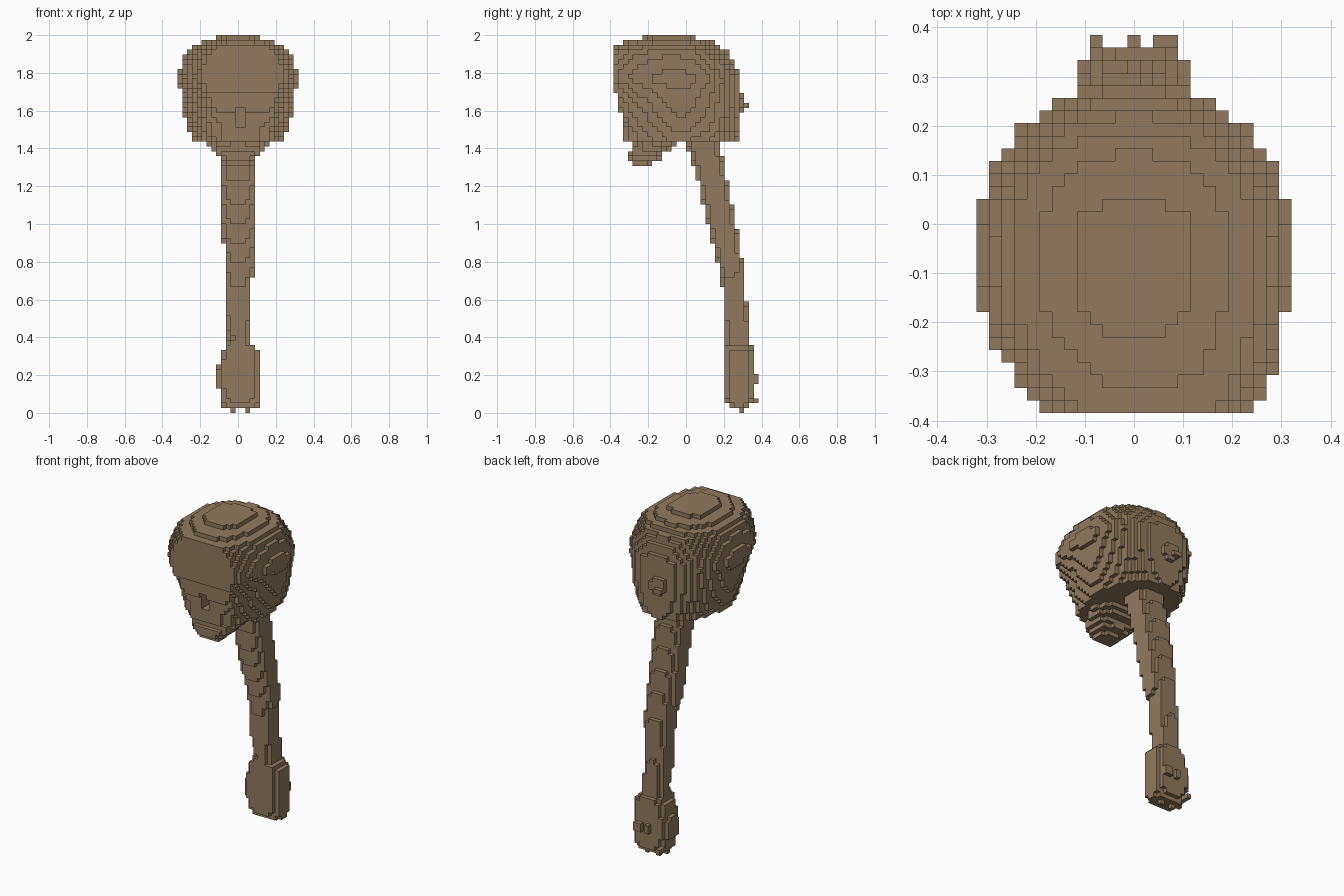
import bpy, bmesh, math
from mathutils import Vector

cube = bpy.data.objects.get("Cube")
if cube:
    bpy.data.objects.remove(cube, do_unlink=True)

V = 2 / 78  # block size

bone = bpy.data.materials.new("weathered_brown")
bone.use_nodes = True
COLOR = (0.28, 0.195, 0.112, 1)
bone.diffuse_color = COLOR
bone.node_tree.nodes["Principled BSDF"].inputs["Base Color"].default_value = COLOR


def centre(c):
    return c[0] * V, (c[1] + 0.5) * V, (c[2] + 0.5) * V


def clamp(t):
    return max(0, min(1, t))


def sample(rows, z):
    """Interpolate a profile whose first column is the height."""
    if z <= rows[0][0]:
        return rows[0][1:]
    for a, b in zip(rows, rows[1:]):
        if z <= b[0]:
            t = (z - a[0]) / (b[0] - a[0])
            return [p + (q - p) * t for p, q in zip(a[1:], b[1:])]
    return rows[-1][1:]


def fill(k0, k1, inside):
    return {(i, j, k) for k in range(k0, k1) for j in range(-15, 15)
            for i in range(-12, 13) if inside(*centre((i, j, k)))}


def tube(rows, power):
    """Rounded-box section; rows hold z, x min, x max, y min, y max."""
    def inside(x, y, z):
        x0, x1, y0, y1 = sample(rows, z)
        u = abs(2 * x - x0 - x1) / (x1 - x0)
        w = abs(2 * y - y0 - y1) / (y1 - y0)
        return u ** power + w ** power <= 1
    return inside


# skull profile: z, half width, front reach, back reach, flat face plane
SKULL = [(1.44, 0.235, -0.38, 0.272, -0.335), (1.50, 0.262, -0.39, 0.285, -0.335),
         (1.57, 0.283, -0.41, 0.288, -0.335), (1.60, 0.288, -0.42, 0.288, -0.36),
         (1.67, 0.297, -0.44, 0.288, -0.36), (1.70, 0.305, -0.46, 0.288, -0.39),
         (1.77, 0.323, -0.47, 0.288, -0.39), (1.85, 0.300, -0.47, 0.262, -0.39),
         (1.92, 0.268, -0.44, 0.215, -0.39), (1.94, 0.245, -0.41, 0.185, -0.39),
         (1.962, 0.198, -0.335, 0.145, -0.39), (1.988, 0.125, -0.24, 0.055, -0.39)]


def in_skull(x, y, z):
    hx, front, back, plane = sample(SKULL, z)
    mid = -0.06
    reach = back - mid if y > mid else mid - front
    # cheeks narrow towards the lower front, and the face leans to one side
    hx *= 1 - 0.75 * max(0, -0.05 - y) * clamp((1.78 - z) / 0.2)
    x -= 0.028 * clamp((-0.2 - y) / 0.17)
    # the flat face tapers to a V, with the cheeks falling back beside it
    low = clamp((1.76 - z) / 0.26)
    plane += 0.3 * low ** 0.5 * max(0, abs(x) - (0.21 - 0.16 * low))
    return y > plane and (abs(x) / hx) ** 2.15 + (abs(y - mid) / reach) ** 2.15 <= 1


skull = fill(56, 78, in_skull)
# nose opening
skull -= fill(59, 63, lambda x, y, z: -0.02 < x < 0.04 and y < -0.26)
# small knob at the back of the head
skull |= {(i, 11, k) for i in (-2, -1, 0, 1) for k in (62, 63, 64, 65)
          if (i, k) not in ((-2, 62), (1, 65), (1, 62))}
skull |= {(-2, 12, 63), (-1, 12, 63)}

JAW = [(1.32, -0.065, 0.065, -0.285, -0.19), (1.346, -0.095, 0.095, -0.315, -0.14),
       (1.38, -0.12, 0.12, -0.315, -0.11), (1.40, -0.14, 0.14, -0.29, -0.075),
       (1.423, -0.155, 0.155, -0.27, -0.045)]
jaw = fill(51, 56, tube(JAW, 2.6))

STALK = [(0.36, -0.065, 0.075, 0.215, 0.335), (0.41, -0.052, 0.07, 0.215, 0.335),
         (0.48, -0.066, 0.067, 0.205, 0.335),
         (0.65, -0.066, 0.066, 0.195, 0.31), (0.80, -0.066, 0.09, 0.165, 0.30),
         (0.95, -0.085, 0.09, 0.125, 0.275), (1.20, -0.092, 0.092, 0.07, 0.225),
         (1.44, -0.092, 0.092, -0.005, 0.178)]
stalk = fill(14, 56, tube(STALK, 2.7))

FOOT = [(0.013, -0.05, 0.07, 0.255, 0.32), (0.04, -0.08, 0.11, 0.23, 0.345),
        (0.09, -0.095, 0.118, 0.20, 0.36), (0.18, -0.118, 0.118, 0.198, 0.365),
        (0.30, -0.095, 0.118, 0.198, 0.362), (0.36, -0.07, 0.095, 0.20, 0.358)]
foot = fill(1, 14, tube(FOOT, 2.7))
# ragged lower tip and knobs
foot |= {(-1, 11, 0), (2, 11, 0), (-1, 11, 1), (2, 11, 1)}
foot |= {(i, j, k) for i in (0, 2, 3) for j in (13, 14) for k in (6, 7)}
foot |= {(-3, j, 2) for j in (12, 13, 14)}
foot |= {(-4, j, k) for j in (11, 12) for k in (5, 6, 7)}

parts = {"skull": skull, "jaw": jaw, "neck_stalk": stalk, "foot": foot}
solid = set().union(*parts.values())


def build(name, cells):
    """Skin the blocks of one part, leaving out hidden faces."""
    bm = bmesh.new()
    verts = {}

    def corner(p):
        key = tuple(round(q * 2 / V) for q in p)
        if key not in verts:
            verts[key] = bm.verts.new(p)
        return verts[key]

    for c in sorted(cells):
        mid = Vector(centre(c))
        for axis in range(3):
            for sign in (-1, 1):
                step = [0, 0, 0]
                step[axis] = sign
                if tuple(a + b for a, b in zip(c, step)) in solid:
                    continue
                n = Vector(step) * V / 2
                a = Vector([V / 2 if q == (axis + 1) % 3 else 0 for q in range(3)])
                b = Vector([V / 2 if q == (axis + 2) % 3 else 0 for q in range(3)]) * sign
                bm.faces.new([corner(mid + n + s * a + t * b)
                              for s, t in ((-1, -1), (1, -1), (1, 1), (-1, 1))])
    # merge flat areas into larger faces
    bmesh.ops.dissolve_limit(bm, angle_limit=math.radians(1),
                             verts=bm.verts[:], edges=bm.edges[:])
    mesh = bpy.data.meshes.new(name)
    bm.to_mesh(mesh)
    bm.free()
    mesh.materials.append(bone)
    bpy.context.collection.objects.link(bpy.data.objects.new(name, mesh))


for part, cells in parts.items():
    build(part, cells)
